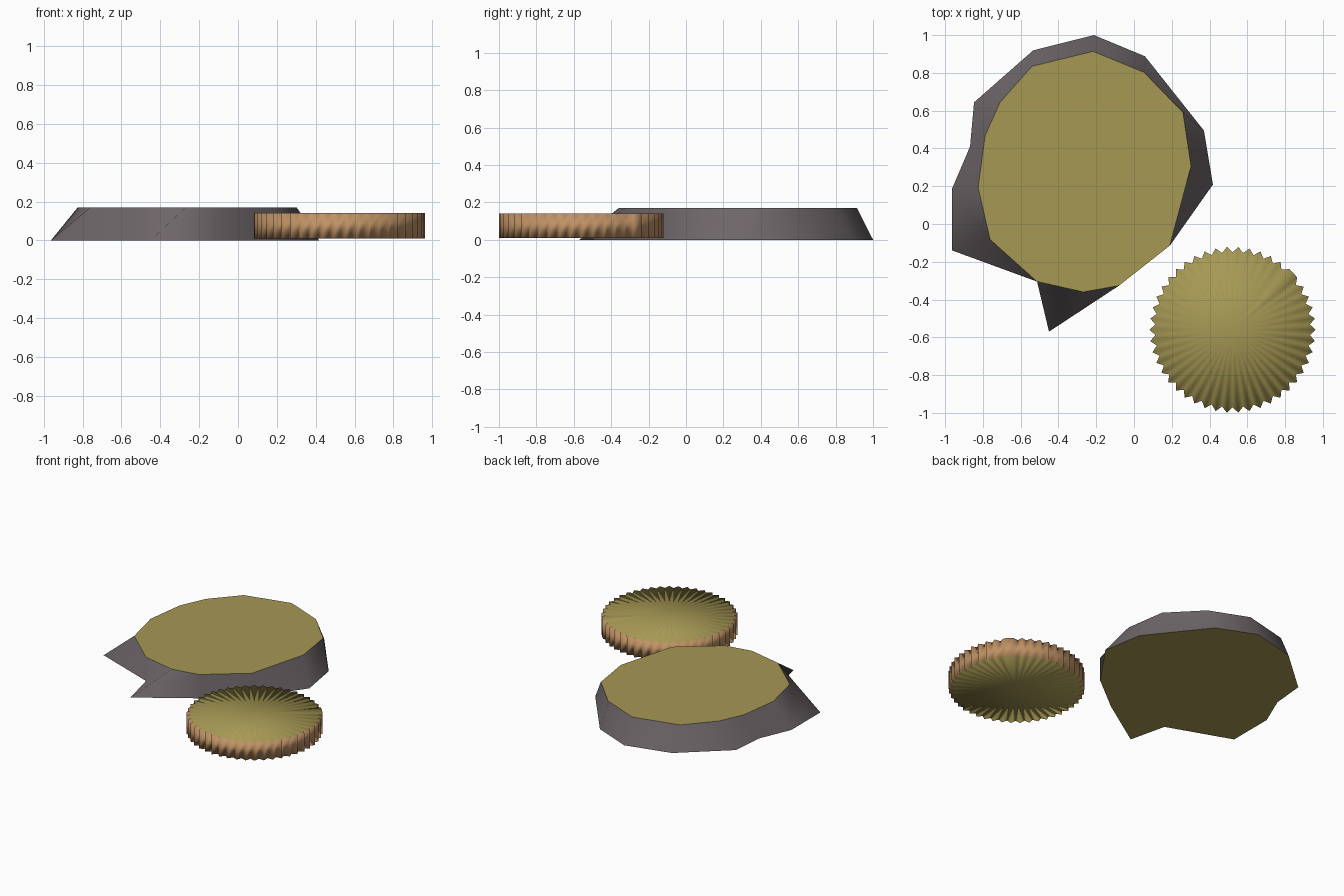
import bpy, math

if "Cube" in bpy.data.objects:
    bpy.data.objects.remove(bpy.data.objects["Cube"])


def material(name, rgb):
    m = bpy.data.materials.new(name)
    m.diffuse_color = (*rgb, 1.0)
    m.use_nodes = True
    m.node_tree.nodes["Principled BSDF"].inputs["Base Color"].default_value = m.diffuse_color
    return m


olive = material("olive", (0.38, 0.315, 0.088))
tan = material("tan", (0.52, 0.285, 0.13))
grey = material("warm grey", (0.155, 0.132, 0.14))


def build(name, verts, faces, mats, side_rule):
    """Make an object; side faces get material 1, caps material 0."""
    mesh = bpy.data.meshes.new(name)
    mesh.from_pydata(verts, [], faces)
    mesh.validate()
    for m in mats:
        mesh.materials.append(m)
    ob = bpy.data.objects.new(name, mesh)
    bpy.context.collection.objects.link(ob)
    for p in mesh.polygons:
        side = abs(p.normal.z) < 0.95 and len(p.vertices) <= 4
        p.material_index = 1 if side else 0
        p.use_smooth = side or side_rule
    return ob


# Irregular slab: upper and lower outlines, joined point by point (clockwise)
upper = [(-.217, .914), (.053, .803), (.259, .591), (.302, .305), (.19, -.114),
         (-.079, -.326), (-.27, -.36), (-.513, -.305), (-.762, -.082),
         (-.825, .193), (-.788, .469), (-.709, .644), (-.54, .835)]
lower = [(-.212, 1.0), (.058, .888), (.37, .495), (.418, .209), (.19, -.114),
         (-.079, -.326), (-.45, -.57), (-.513, -.305), (-.963, -.14),
         (-.963, .188), (-.868, .41), (-.847, .644), (-.534, .919)]
n = len(upper)
verts = [(x, y, 0.17) for x, y in upper] + [(x, y, 0.0) for x, y in lower]
faces = [tuple(reversed(range(n))), tuple(range(n, 2 * n))]
faces += [(i, (i + 1) % n, n + (i + 1) % n, n + i) for i in range(n)]
build("slab", verts, faces, [olive, grey], False)

# Ridged disc: zigzag rim, with smooth fans closing top and bottom
TEETH = 46
cx, cy, z0, z1 = 0.522, -0.56, 0.01, 0.14
ring = []
for i in range(TEETH * 2):
    a = math.pi * i / TEETH
    r = 0.44 if i % 2 == 0 or i == 11 else 0.41   # one notch is filled in
    ring.append((cx + r * math.cos(a), cy + r * math.sin(a)))
n = len(ring)
verts = [(x, y, z0) for x, y in ring] + [(x, y, z1) for x, y in ring]
verts += [(cx, cy, z0), (cx, cy, z1)]
faces = []
for i in range(n):
    j = (i + 1) % n
    faces += [(i, j, n + j, n + i), (j, i, 2 * n), (n + i, n + j, 2 * n + 1)]
build("ridged_disc", verts, faces, [olive, tan], True)
